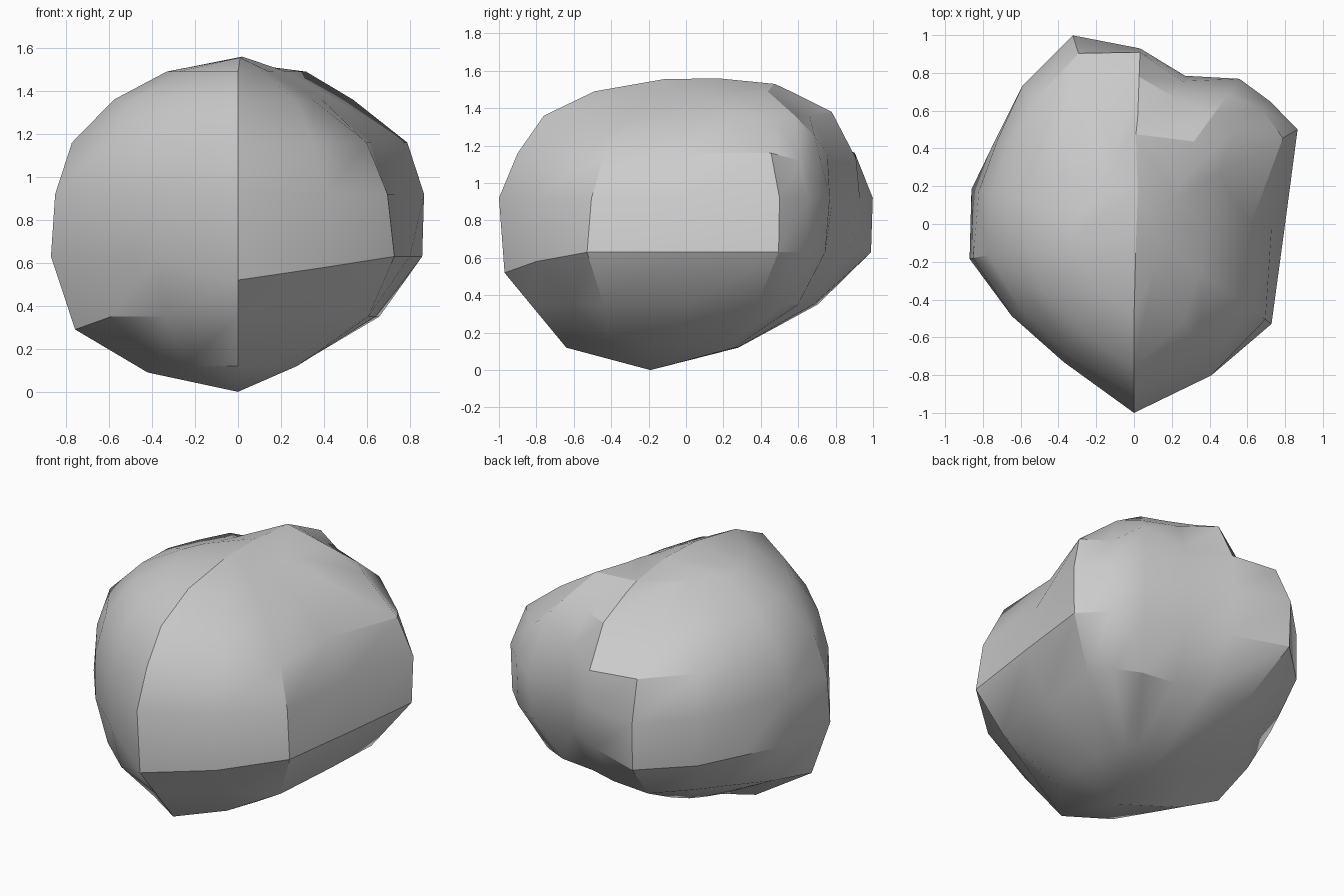
import bpy, bmesh
from math import radians, cos, sin

# Heights of the horizontal cuts through the boulder
LEVELS = (0.12, 0.35, 0.63, 0.92, 1.16, 1.36, 1.49)

# One rough profile per compass direction: angle -> radius at each height
PROFILES = {
    -90: (.64, .83, .97, 1.0, .90, .76, .49),   # front ridge
    -63: (.45, .69, .90, .90, .78, .58, .25),
    -36: (.34, .75, .90, .86, .74, .43, .18),   # front right corner
    0:   (.27, .64, .80, .73, .62, .39, .17),   # dent in the right side
    30:  (.30, .76, .99, 1.0, .91, .52, .26),   # back right corner
    42:  (.32, .79, .96, .97, .91, .72, .33),
    54:  (.32, .74, .92, .95, .85, .72, .54),
    71:  (.29, .66, .80, .83, .80, .70, .52),   # hollow in the back
    88:  (.28, .68, .87, .93, .91, .78, .56),
    108: (.28, .74, 1.04, 1.05, .95, .71, .36), # back ridge
    129: (.28, .66, .94, .94, .84, .63, .29),
    148: (.28, .65, .86, .85, .78, .58, .26),
    168: (.30, .73, .88, .84, .77, .58, .28),
    192: (.43, .775, .89, .87, .79, .59, .34),  # left corner
    217: (.46, .74, .81, .81, .75, .60, .35),
    243: (.54, .75, .82, .82, .77, .63, .40),
}
# Single points moved up or down: (angle, level) -> height change
SHIFT = {(-90, 2): -.11, (-63, 2): -.05, (108, 5): -.085, (88, 4): -.03,
         (88, 5): .02, (54, 4): .09, (42, 4): -.04, (192, 1): -.06, (192, 0): -.03}

bm = bmesh.new()
columns = [[bm.verts.new((r * cos(radians(a)), r * sin(radians(a)),
                          z + SHIFT.get((a, k), 0)))
            for k, (r, z) in enumerate(zip(radii, LEVELS))]
           for a, radii in PROFILES.items()]
bottom = bm.verts.new((0, -0.19, 0))

# Crest line along the top; each profile ends on its nearest crest point
crest = [bm.verts.new(p) for p in
         ((0.01, -.12, 1.555), (0.02, .17, 1.56), (0.01, .475, 1.53))]
front, middle = (217, 243, -90, -63, -36), (0, 30, 148, 168, 192)
tips = [crest[0] if a in front else crest[1] if a in middle else crest[2]
        for a in PROFILES]

# Skin neighbouring profiles and close both ends
for i, a in enumerate(columns):
    j = (i + 1) % len(columns)
    b = columns[j]
    bm.faces.new((bottom, b[0], a[0]))
    for k in range(len(LEVELS) - 1):
        bm.faces.new((a[k], b[k], b[k + 1], a[k + 1]))
    if tips[i] == tips[j]:
        bm.faces.new((a[-1], b[-1], tips[i]))
    else:
        bm.faces.new((a[-1], b[-1], tips[j], tips[i]))
bmesh.ops.recalc_face_normals(bm, faces=bm.faces)

mesh = bpy.data.meshes.new("boulder")
bm.to_mesh(mesh)
bm.free()
boulder = bpy.data.objects.new("boulder", mesh)
bpy.context.collection.objects.link(boulder)

# Smooth faces with sharp ridges
bpy.context.view_layer.objects.active = boulder
boulder.select_set(True)
bpy.ops.object.shade_smooth_by_angle(angle=radians(30))
